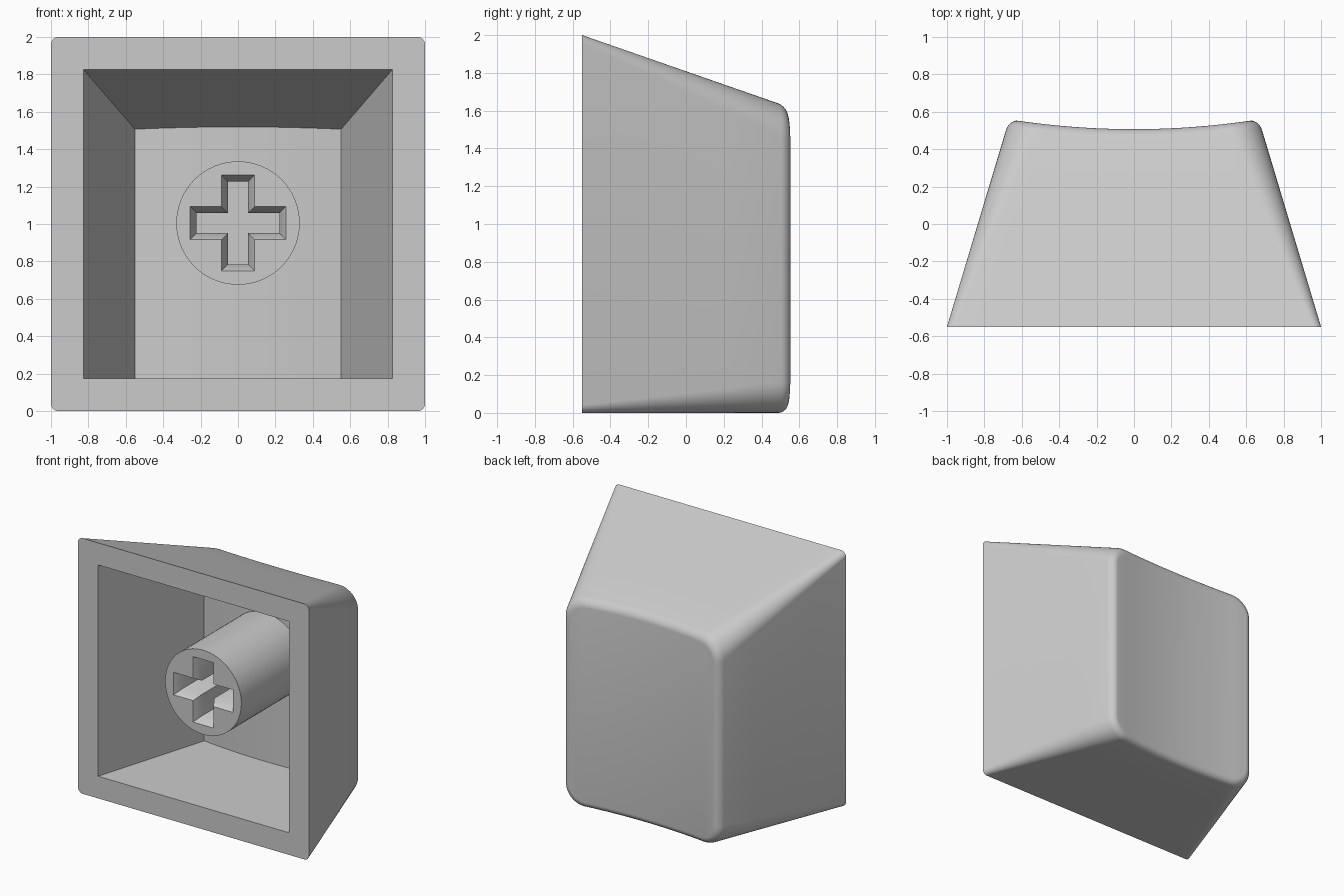
import bpy, bmesh, math

cube = bpy.data.objects.get("Cube")
if cube:
    bpy.data.objects.remove(cube, do_unlink=True)

FRONT, DEPTH = -0.55, 1.1      # open rim position and overall depth
WALL = 0.173                   # wall thickness
FILLET = 0.05                  # rounding around the dished back

grey = bpy.data.materials.new("light grey plastic")
grey.use_nodes = True
grey.diffuse_color = (0.6, 0.6, 0.6, 1)
grey.node_tree.nodes["Principled BSDF"].inputs["Base Color"].default_value = (0.6, 0.6, 0.6, 1)


def finish(bm, name):
    bmesh.ops.recalc_face_normals(bm, faces=bm.faces)
    mesh = bpy.data.meshes.new(name)
    bm.to_mesh(mesh)
    bm.free()
    mesh.materials.append(grey)
    obj = bpy.data.objects.new(name, mesh)
    bpy.context.collection.objects.link(obj)
    bpy.ops.object.select_all(action='DESELECT')
    obj.select_set(True)
    bpy.context.view_layer.objects.active = obj
    bpy.ops.object.shade_smooth_by_angle(angle=math.radians(30))


def bridge(bm, a, b):
    n = len(a)
    for i in range(n):
        j = (i + 1) % n
        bm.faces.new((a[i], a[j], b[j], b[i]))


def fill_between(bm, *loops):
    edges = []
    for loop in loops:
        for i, v in enumerate(loop):
            w = loop[(i + 1) % len(loop)]
            edges.append(bm.edges.get((v, w)) or bm.edges.new((v, w)))
    bmesh.ops.triangle_fill(bm, use_beauty=True, edges=edges, normal=(0, -1, 0))


def outline(arc_steps, straight=16):
    """Corner anchor and arc direction for each point of a rounded rectangle."""
    left = [(-1, -1, -1, -1)]
    if arc_steps:
        angles = [math.pi + math.pi / 2 * k / arc_steps for k in range(arc_steps + 1)]
        left = [(-1, -1, math.cos(a), math.sin(a)) for a in angles]
    middle = [(-1 + 2 * k / straight, -1, 0, -1) for k in range(1, straight)]
    right = [(-sx, sz, -dx, dz) for sx, sz, dx, dz in reversed(left)]
    bottom = left + middle + right
    return bottom + [(sx, -sz, dx, -dz) for sx, sz, dx, dz in reversed(bottom)]


def dish(x):
    return 0.507 + 0.048 * min(1, abs(x) / 0.64) ** 2


def section_point(spec, y, inset, sharp):
    """Point of the tapering cross-section at depth y."""
    sx, sz, dx, dz = spec
    s = (y - FRONT) / DEPTH
    half = 1 - 0.33 * s - inset
    low, high = inset, 2 - 0.383 * s - inset
    rad = 0 if sharp else 0.04 + 0.13 * s - inset
    mid, tall = (low + high) / 2, (high - low) / 2
    return sx * (half - rad) + dx * rad, mid + sz * (tall - rad) + dz * rad


def ring(bm, specs, t, drop, inset, sharp=False):
    """One loop, t of the way from the rim to the dish lowered by drop."""
    verts = []
    for spec in specs:
        y = FRONT + t * DEPTH
        for _ in range(4):
            x, z = section_point(spec, y, inset, sharp)
            y = FRONT + t * (dish(x) - drop - FRONT)
        verts.append(bm.verts.new((x, y, z)))
    return verts


def cap(bm, loop):
    n = len(loop)
    for i in range(n // 2 - 1):
        bm.faces.new((loop[i], loop[i + 1], loop[n - 2 - i], loop[n - 1 - i]))


# Hollow tapered shell with a dished, rounded back
bm = bmesh.new()
specs = outline(10)
outer = [ring(bm, specs, k / 4, FILLET, 0) for k in range(5)]
for k in range(1, 7):
    a = math.pi / 2 * k / 6
    outer.append(ring(bm, specs, 1, FILLET * (1 - math.sin(a)), FILLET * (1 - math.cos(a))))
corners = outline(0)
cavity = [ring(bm, corners, t, WALL, WALL, True) for t in (0, 1)]
for rings in (outer, cavity):
    for a, b in zip(rings, rings[1:]):
        bridge(bm, a, b)
    cap(bm, rings[-1])
fill_between(bm, outer[0], cavity[0])
finish(bm, "cap_shell")


# Round stem with a chamfered cross socket
STEM_Y, STEM_Z = -0.43, 1.005


def circle(bm, y, radius=0.33, sides=64):
    return [bm.verts.new((radius * math.cos(2 * math.pi * k / sides), y,
                          STEM_Z + radius * math.sin(2 * math.pi * k / sides)))
            for k in range(sides)]


def cross(bm, y, inset):
    w, arm = 0.088 - inset, 0.256 - inset
    points = []
    for c, s in ((1, 0), (0, 1), (-1, 0), (0, -1)):
        for px, pz in ((arm, -w), (arm, w), (w, w)):
            points.append((px * c - pz * s, px * s + pz * c))
    return [bm.verts.new((x, y, STEM_Z + z)) for x, z in points]


bm = bmesh.new()
front, back = circle(bm, STEM_Y), circle(bm, 0.42)
bridge(bm, front, back)
bm.faces.new(back)
mouth, throat, floor = cross(bm, STEM_Y, 0), cross(bm, STEM_Y + 0.06, 0.034), cross(bm, 0.2, 0.034)
bridge(bm, mouth, throat)
bridge(bm, throat, floor)
bm.faces.new(floor)
fill_between(bm, front, mouth)
finish(bm, "stem")
